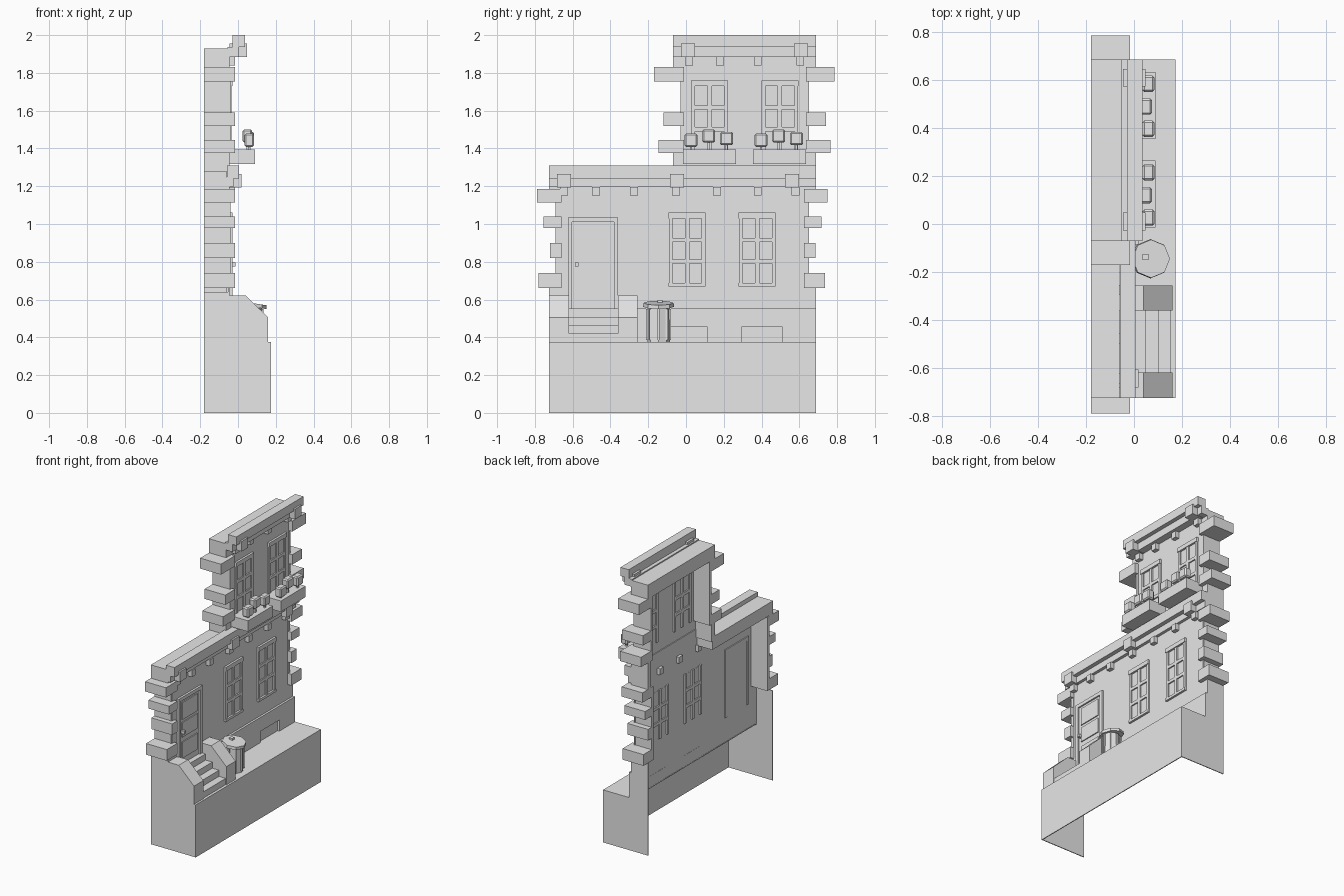
import bpy, bmesh, math
from mathutils import Matrix, Vector

cube = bpy.data.objects.get("Cube")
if cube:
    bpy.data.objects.remove(cube, do_unlink=True)


def material(name, value):
    m = bpy.data.materials.new(name)
    m.use_nodes = True
    colour = (value, value, value, 1)
    m.diffuse_color = colour
    m.node_tree.nodes["Principled BSDF"].inputs["Base Color"].default_value = colour
    return m


STONE = material("grey_stone", 0.8)
GLASS = material("pale_glass", 1.0)


def finish(name, bm, mat, bevel=0):
    bmesh.ops.recalc_face_normals(bm, faces=bm.faces)
    mesh = bpy.data.meshes.new(name)
    bm.to_mesh(mesh)
    bm.free()
    mesh.materials.append(mat)
    ob = bpy.data.objects.new(name, mesh)
    bpy.context.collection.objects.link(ob)
    if bevel:
        mod = ob.modifiers.new("Bevel", 'BEVEL')
        mod.width = bevel
        mod.segments = 1
    return ob


def boxes(name, items, mat=STONE, bevel=0):
    """Join boxes given as ((x range), (y range), (z range))."""
    bm = bmesh.new()
    for ranges in items:
        mid = Vector([(a + b) / 2 for a, b in ranges])
        size = Vector([b - a for a, b in ranges])
        bmesh.ops.create_cube(bm, size=1, matrix=Matrix.Translation(mid) @ Matrix.Diagonal(size).to_4x4())
    return finish(name, bm, mat, bevel)


def prism(name, profile, y0, y1):
    """Extrude an x-z outline along y."""
    bm = bmesh.new()
    face = bm.faces.new([bm.verts.new((x, y0, z)) for x, z in profile])
    out = bmesh.ops.extrude_face_region(bm, geom=[face])
    moved = [v for v in out["geom"] if isinstance(v, bmesh.types.BMVert)]
    bmesh.ops.translate(bm, verts=moved, vec=(0, y1 - y0, 0))
    return finish(name, bm, STONE)


BACK, FACE, KERB = -0.18, -0.045, 0.375
LEFT, RIGHT = -0.725, 0.687
T = 0.006

# Hollow pavement base, open at the back and below
boxes("pavement_base", [
    ((0.174 - T, 0.174), (LEFT, RIGHT), (0, KERB)),
    ((FACE - 0.01, 0.174), (LEFT, RIGHT), (KERB - T, KERB)),
    ((BACK, 0.174), (LEFT, LEFT + T), (0, KERB)),
    ((BACK, 0.174), (RIGHT - T, RIGHT), (0, KERB))])

# Thin facade wall with returns at the foot
wall_x = (FACE - 0.008, FACE)
boxes("facade_wall", [
    (wall_x, (LEFT, RIGHT), (KERB, 0.66)),
    (wall_x, (-0.69, 0.65), (0.66, 1.25)),
    (wall_x, (-0.03, 0.65), (1.25, 1.9)),
    ((BACK, FACE), (LEFT, LEFT + T), (KERB, 0.64)),
    ((BACK, FACE), (RIGHT - T, RIGHT), (KERB, 0.66))])
boxes("roof_slabs", [
    ((BACK, -0.06), (-0.725, -0.04), (1.19, 1.28)),
    ((BACK, FACE), (-0.07, RIGHT), (1.83, 1.93))])


# Corner stones, stacked in alternating lengths
def corner(name, inner, edge, stones):
    items = []
    for i, (tip, z0, z1) in enumerate(stones):
        items.append(((BACK, -0.016), tuple(sorted((inner, tip))), (z0, z1)))
        if i + 1 < len(stones):
            items.append(((BACK, FACE + 0.004), tuple(sorted((inner, edge))), (z1, stones[i + 1][1])))
    boxes(name, items)


low = [(0.66, 0.74), (0.82, 0.9), (0.98, 1.04), (1.115, 1.185)]
high = [(1.375, 1.445), (1.52, 1.59), (1.755, 1.83)]
corner("left_corner_stones", -0.66, -0.685,
       [(t, *z) for t, z in zip((-0.78, -0.72, -0.755, -0.79), low)])
corner("right_corner_stones", 0.625, 0.645,
       [(t, *z) for t, z in zip((0.737, 0.685, 0.718, 0.748), low)])
corner("tower_left_stones", -0.01, -0.03,
       [(t, *z) for t, z in zip((-0.145, -0.12, -0.17), high)])
corner("tower_right_stones", 0.635, 0.65,
       [(t, *z) for t, z in zip((0.765, 0.742, 0.787), high)])
boxes("corner_caps", [
    ((BACK, FACE), y, z) for y, z in (
        ((-0.07, -0.03), (1.25, 1.375)), ((0.65, RIGHT), (1.185, 1.375)),
        ((LEFT, -0.68), (1.185, 1.25)))])


# Cornices with brackets and small supporting blocks
def cornice(name, y0, z, x_top, drop, brackets, blocks):
    mid, low_z = z - drop, z - 0.115
    boxes(name, [((x_top - 0.065, x_top), (y0, RIGHT), (mid, z)),
                 ((FACE - 0.01, x_top - 0.03), (y0, RIGHT), (low_z, mid))])
    boxes(name + "_brackets", [((FACE, x_top + 0.012), (y - 0.037, y + 0.037), (low_z - 0.002, z - 0.045))
                               for y in brackets])
    boxes(name + "_blocks", [((FACE - 0.03, -0.015), (y - 0.021, y + 0.021), (low_z - 0.045, low_z))
                             for y in blocks])


cornice("tower_cornice", -0.07, 2.0, 0.036, 0.062, (0.01, 0.61), (0.015, 0.18, 0.38, 0.605))
cornice("lower_cornice", LEFT, 1.31, 0.006, 0.07, (-0.645, -0.048, 0.56),
        (-0.645, -0.477, -0.275, -0.053, 0.164, 0.38, 0.58))


# Sash windows: two columns and three rows of panes
def window(name, y, z):
    top, h = z + 0.39, 0.082
    items = [((FACE, -0.03), (y - 0.098, y + 0.098), (top - 0.03, top)),
             ((FACE, -0.03), (y - 0.098, y + 0.098), (z, z + 0.018))]
    bar = (FACE - 0.018, FACE + 0.01)
    for off in (-0.087, 0, 0.087):
        w = 0.01 if off else 0.012
        items.append((bar, (y + off - w, y + off + w), (z + 0.015, top - 0.025)))
    for k in (1, 2):
        zz = z + 0.018 + k * 0.114
        items.append((bar, (y - 0.08, y + 0.08), (zz - 0.011, zz + 0.011)))
    boxes(name + "_frame", items)
    boxes(name + "_glass", [((FACE - 0.009, FACE + 0.001), (y - 0.08, y + 0.08), (z + 0.018, top - 0.03))], GLASS)


for i, (y, z) in enumerate(((0.006, 0.67), (0.377, 0.67), (0.125, 1.37), (0.497, 1.37))):
    window("window_%d" % (i + 1), y, z)

# Door with three raised panels and a knob
boxes("door_frame", [
    ((FACE - 0.015, -0.03), (-0.625, -0.603), (0.55, 1.035)),
    ((FACE - 0.015, -0.03), (-0.382, -0.36), (0.55, 1.035)),
    ((FACE - 0.015, -0.03), (-0.625, -0.36), (1.01, 1.035))])
boxes("door", [((FACE - 0.012, FACE + 0.004), (-0.603, -0.382), (0.55, 1.01))] + [
    ((FACE, FACE + 0.011), (-0.577, -0.405), z) for z in ((0.595, 0.71), (0.745, 0.85), (0.87, 0.992))])
boxes("door_knob", [((FACE, -0.012), (-0.587, -0.57), (0.775, 0.797))])

# Entrance steps between two sloping side walls
boxes("steps", [((FACE, 0.155 - 0.053 * i), (-0.62, -0.36), (KERB, 0.42 + 0.044 * i)) for i in range(4)])
cheek = [(FACE, KERB), (0.16, KERB), (0.16, 0.505), (0.04, 0.622), (FACE, 0.622)]
prism("left_step_wall", cheek, LEFT, -0.62)
prism("right_step_wall", cheek, -0.36, -0.256)

# Plinth with two basement windows
px = (FACE, -0.03)
boxes("plinth", [(px, (-0.256, RIGHT), (0.495, 0.555)),
                 (px, (-0.256, -0.09), (KERB, 0.495)),
                 (px, (0.14, 0.275), (KERB, 0.495)),
                 (px, (0.535, RIGHT), (KERB, 0.495))])
for name, y0, y1 in (("first", -0.09, 0.115), ("second", 0.295, 0.51)):
    boxes(name + "_basement_frame", [
        (px, (y0 - 0.02, y1 + 0.025), (0.455, 0.495)),
        (px, (y0 - 0.02, y0), (KERB, 0.455)),
        (px, (y1, y1 + 0.025), (KERB, 0.455))])
    boxes(name + "_basement_glass", [((FACE - 0.009, FACE + 0.001), (y0, y1), (KERB, 0.455))], GLASS)

# Window boxes with small clipped shrubs
for name, y0 in (("first", -0.015), ("second", 0.355)):
    boxes(name + "_planter", [((FACE, 0.09), (y0, y0 + 0.28), (1.317, 1.395))])
    shrubs = [(y0 + 0.042, 1.443, 0.06), (y0 + 0.135, 1.466, 0.05), (y0 + 0.23, 1.452, 0.06)]
    boxes(name + "_shrubs", [((x - 0.025, x + 0.025), (y - 0.034, y + 0.034), (z - 0.035, z + 0.035))
                             for y, z, x in shrubs], bevel=0.008)
    boxes(name + "_stems", [((x - 0.006, x + 0.006), (y - 0.006, y + 0.006), (1.39, z)) for y, z, x in shrubs])

# Eight-sided dustbin with ribs and a slightly tilted lid
bin_at = Vector((0.07, -0.145, 0))


def drum(name, r, z0, z1, tilt=0):
    bm = bmesh.new()
    place = Matrix.Translation(bin_at + Vector((0, 0, (z0 + z1) / 2))) @ Matrix.Rotation(tilt, 4, 'Y')
    bmesh.ops.create_cone(bm, cap_ends=True, segments=8, radius1=r, radius2=r * 0.97,
                          depth=z1 - z0, matrix=place)
    return finish(name, bm, STONE)


drum("bin_body", 0.06, KERB, 0.555)
drum("bin_lid", 0.082, 0.562, 0.582, 0.15)
ribs = []
for k in range(8):
    a = k * math.tau / 8
    x, y = bin_at.x + 0.06 * math.cos(a), bin_at.y + 0.06 * math.sin(a)
    ribs.append(((x - 0.006, x + 0.006), (y - 0.006, y + 0.006), (KERB + 0.01, 0.55)))
boxes("bin_ribs", ribs)
boxes("bin_handle", [((0.035, 0.06), (-0.15, -0.125), (0.575, 0.598))])
